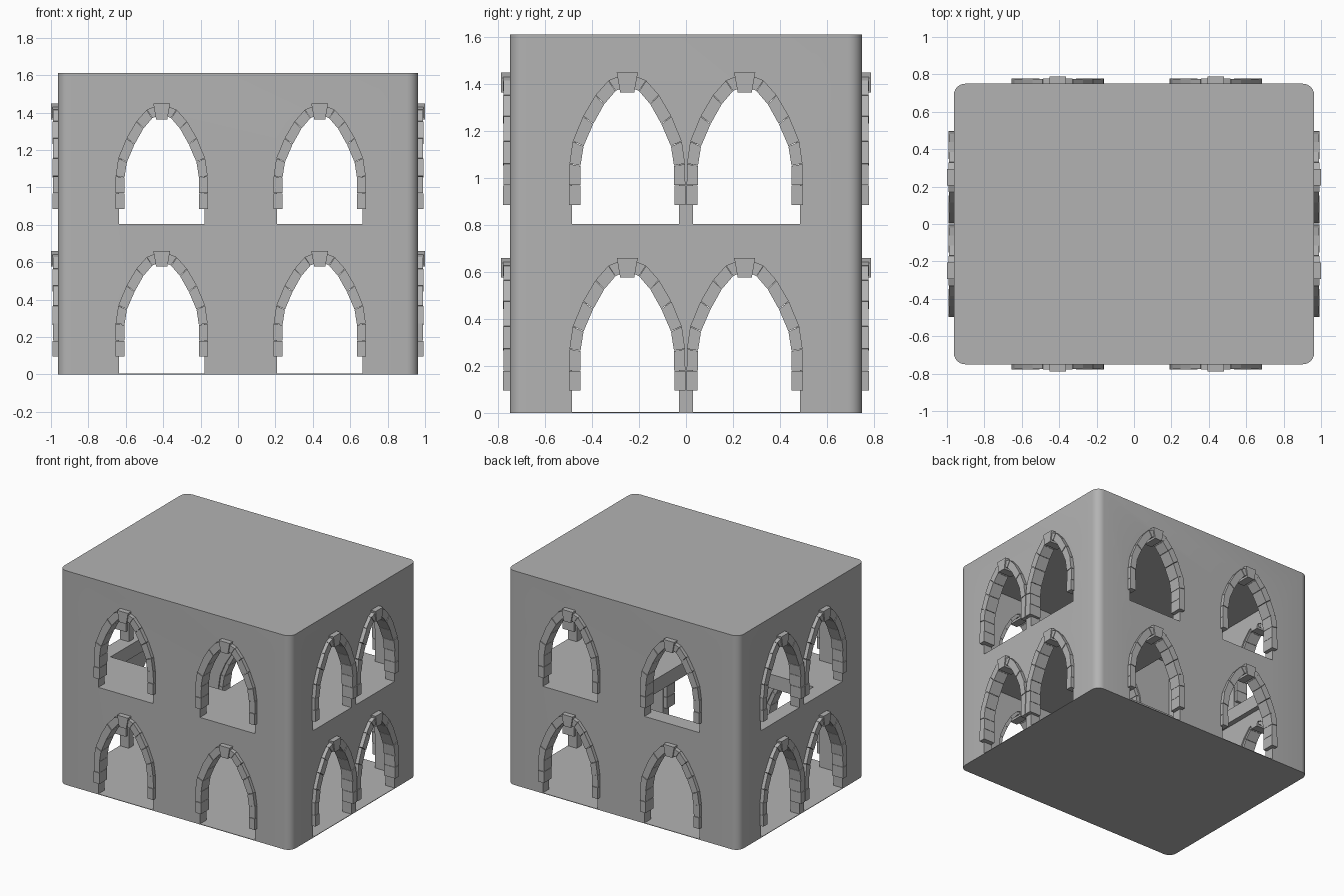
import bpy, bmesh, math
from mathutils import Vector, Matrix

if "Cube" in bpy.data.objects:
    bpy.data.objects.remove(bpy.data.objects["Cube"])

HX, HY, H = 0.963, 0.75, 1.61        # outer half sizes and height
WALL, FLOOR, LEVEL = 0.075, 0.004, 0.805
XC, YC = (-0.408, 0.437), (-0.25, 0.25)

grey = bpy.data.materials.new("stone_grey")
grey.diffuse_color = (0.45, 0.45, 0.45, 1)
grey.use_nodes = True
grey.node_tree.nodes["Principled BSDF"].inputs["Base Color"].default_value = grey.diffuse_color


def make_obj(name, bm):
    bmesh.ops.recalc_face_normals(bm, faces=bm.faces)
    me = bpy.data.meshes.new(name)
    bm.to_mesh(me)
    bm.free()
    me.materials.append(grey)
    ob = bpy.data.objects.new(name, me)
    bpy.context.collection.objects.link(ob)
    return ob


def prism(bm, pts, d0, d1, mat=Matrix()):
    """Profile (u, z) extruded along local y from d0 to d1."""
    a = [bm.verts.new(mat @ Vector((u, d0, z))) for u, z in pts]
    b = [bm.verts.new(mat @ Vector((u, d1, z))) for u, z in pts]
    bm.faces.new(a)
    bm.faces.new(b[::-1])
    n = len(pts)
    for i in range(n):
        j = (i + 1) % n
        bm.faces.new((a[i], b[i], b[j], a[j]))


def box(bm, x0, x1, y0, y1, z0, z1):
    prism(bm, [(x0, z0), (x1, z0), (x1, z1), (x0, z1)], y0, y1)


def cut(target, bm):
    c = make_obj("cutter", bm)
    c.hide_render = True
    m = target.modifiers.new("cut", 'BOOLEAN')
    m.operation, m.solver, m.object = 'DIFFERENCE', 'EXACT', c
    bpy.context.view_layer.objects.active = target
    bpy.ops.object.modifier_apply(modifier=m.name)
    bpy.data.objects.remove(c)


# Main block with rounded vertical corners
bm = bmesh.new()
box(bm, -HX, HX, -HY, HY, 0, H)
edges = [e for e in bm.edges if abs(e.verts[0].co.z - e.verts[1].co.z) > 1]
bmesh.ops.bevel(bm, geom=edges, offset=0.06, segments=6, profile=0.5, affect='EDGES')
body = make_obj("building_shell", bm)

# Two rooms and a stairwell through the middle floor
ix, iy = HX - WALL, HY - WALL
for b in ((-ix, ix, -iy, iy, FLOOR, 0.70),
          (-ix, ix, -iy, iy, LEVEL, 1.50),
          (-0.85, 0.10, -0.30, 0.63, 0.5, 1.0)):
    bm = bmesh.new()
    box(bm, *b)
    cut(body, bm)

# Arched openings, cut straight through opposite walls
HALF = [(0.228, 0.26), (0.214, 0.355), (0.170, 0.455), (0.118, 0.54), (0.06, 0.60), (0.0, 0.615)]
TURN = Matrix.Rotation(math.pi / 2, 4, 'Z')
for z0, base in ((0.0, FLOOR), (0.788, LEVEL)):
    side = [(u, z + z0) for u, z in HALF]
    for centres, mat in ((XC, Matrix()), ((-0.257, 0.257), TURN)):
        for c in centres:
            right = [(0.228, base)] + side
            pts = [(c + u, z) for u, z in right] + [(c - u, z) for u, z in right[-2::-1]]
            bm = bmesh.new()
            prism(bm, pts, -1.2, 1.2, mat)
            cut(body, bm)

# Stone arch surround: matching outer and inner joint points, bottom to top
OUTER = [(0.247, 0.095), (0.247, 0.180), (0.246, 0.272), (0.232, 0.368),
         (0.188, 0.475), (0.135, 0.565), (0.080, 0.627), (0.035, 0.645)]
INNER = [(0.200, 0.095), (0.200, 0.180), (0.199, 0.264), (0.186, 0.347),
         (0.145, 0.442), (0.098, 0.526), (0.050, 0.582), (0.028, 0.592)]
KEY = [(-0.045, 0.660), (-0.030, 0.576), (0.030, 0.576), (0.045, 0.660)]
GAP = 0.012                          # share of each stone left open at a joint


def mix(a, b, t):
    return (a[0] + (b[0] - a[0]) * t, a[1] + (b[1] - a[1]) * t)


def arch(name, c, z0, mat, dist):
    bm = bmesh.new()
    for s in (-1, 1):
        for i in range(len(OUTER) - 1):
            q = [mix(OUTER[i], OUTER[i + 1], GAP), mix(OUTER[i], OUTER[i + 1], 1 - GAP),
                 mix(INNER[i], INNER[i + 1], 1 - GAP), mix(INNER[i], INNER[i + 1], GAP)]
            out = 0.029 - 0.003 * (i % 2)
            prism(bm, [(c + s * u, z + z0) for u, z in q], -dist - out, -dist + WALL - 0.01, mat)
    prism(bm, [(c + u, z + z0) for u, z in KEY], -dist - 0.038, -dist + WALL, mat)
    return make_obj(name, bm)


flip = Matrix.Rotation(math.pi, 4, 'Z')
WALLS = (("front", XC, Matrix(), HY), ("back", [-c for c in XC], flip, HY),
         ("right", YC, TURN, HX), ("left", YC, TURN.inverted(), HX))
for wall, centres, mat, dist in WALLS:
    for lvl, z0 in (("lower", 0.0), ("upper", 0.788)):
        for k, c in enumerate(centres):
            arch(f"{wall}_{lvl}_arch_{k + 1}", c, z0, mat, dist)

# Smooth the rounded corners only
bpy.ops.object.select_all(action='DESELECT')
body.select_set(True)
bpy.context.view_layer.objects.active = body
bpy.ops.object.shade_smooth_by_angle(angle=math.radians(25))
